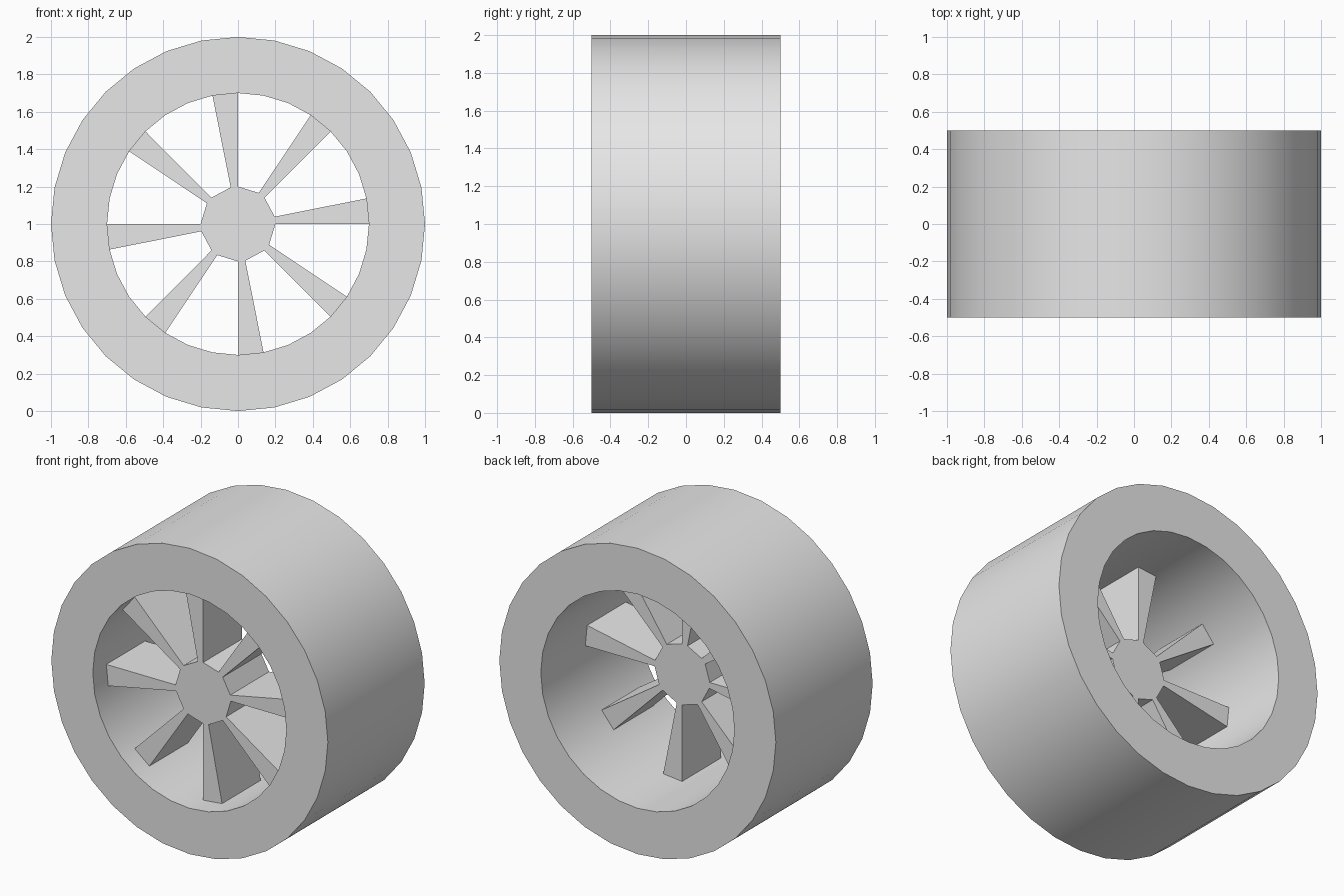
import bpy
import bmesh
from math import sin, cos, radians, tau

cube = bpy.data.objects.get("Cube")
if cube:
    bpy.data.objects.remove(cube, do_unlink=True)

SIDES = 32
STEP = tau / SIDES
AXLE_Z = 1.0
RIM_OUT, RIM_IN, HUB_R = 1.0, 0.7, 0.2

grey = bpy.data.materials.new("plain grey")
grey.use_nodes = True
grey.diffuse_color = (0.8, 0.8, 0.8, 1)
grey.node_tree.nodes["Principled BSDF"].inputs["Base Color"].default_value = (0.8, 0.8, 0.8, 1)


def polar(radius, step, y):
    """Point on a circle around the axle, counted in wheel sides."""
    a = step * STEP
    return (radius * cos(a), y, AXLE_Z + radius * sin(a))


def finish(bm, name):
    bmesh.ops.recalc_face_normals(bm, faces=bm.faces)
    mesh = bpy.data.meshes.new(name)
    bm.to_mesh(mesh)
    bm.free()
    mesh.materials.append(grey)
    obj = bpy.data.objects.new(name, mesh)
    bpy.context.collection.objects.link(obj)
    return obj


# Rim: a rectangular section carried round the axle
bm = bmesh.new()
section = [(RIM_OUT, -0.5), (RIM_OUT, 0.5), (RIM_IN, 0.5), (RIM_IN, -0.5)]
loops = [[bm.verts.new(polar(r, i, y)) for r, y in section] for i in range(SIDES)]
for i in range(SIDES):
    a, b = loops[i], loops[(i + 1) % SIDES]
    for j in range(4):
        k = (j + 1) % 4
        bm.faces.new((a[j], a[k], b[k], b[j]))
rim = finish(bm, "rim")
bpy.ops.object.select_all(action='DESELECT')
rim.select_set(True)
bpy.context.view_layer.objects.active = rim
bpy.ops.object.shade_smooth_by_angle(angle=radians(30))

# Hub with eight flaring spokes: one outline, extruded along the axle
bm = bmesh.new()
FRONT, BACK = -0.36, 0.04
outline = []
for s in range(0, SIDES, 4):
    outline += [polar(HUB_R, s, FRONT), polar(RIM_IN, s, FRONT),
                polar(RIM_IN, s + 1, FRONT), polar(HUB_R, s + 1, FRONT)]
face = bm.faces.new([bm.verts.new(p) for p in outline])
ext = bmesh.ops.extrude_face_region(bm, geom=[face], use_keep_orig=True)
moved = [v for v in ext["geom"] if isinstance(v, bmesh.types.BMVert)]
bmesh.ops.translate(bm, verts=moved, vec=(0, BACK - FRONT, 0))
finish(bm, "hub_and_spokes")
